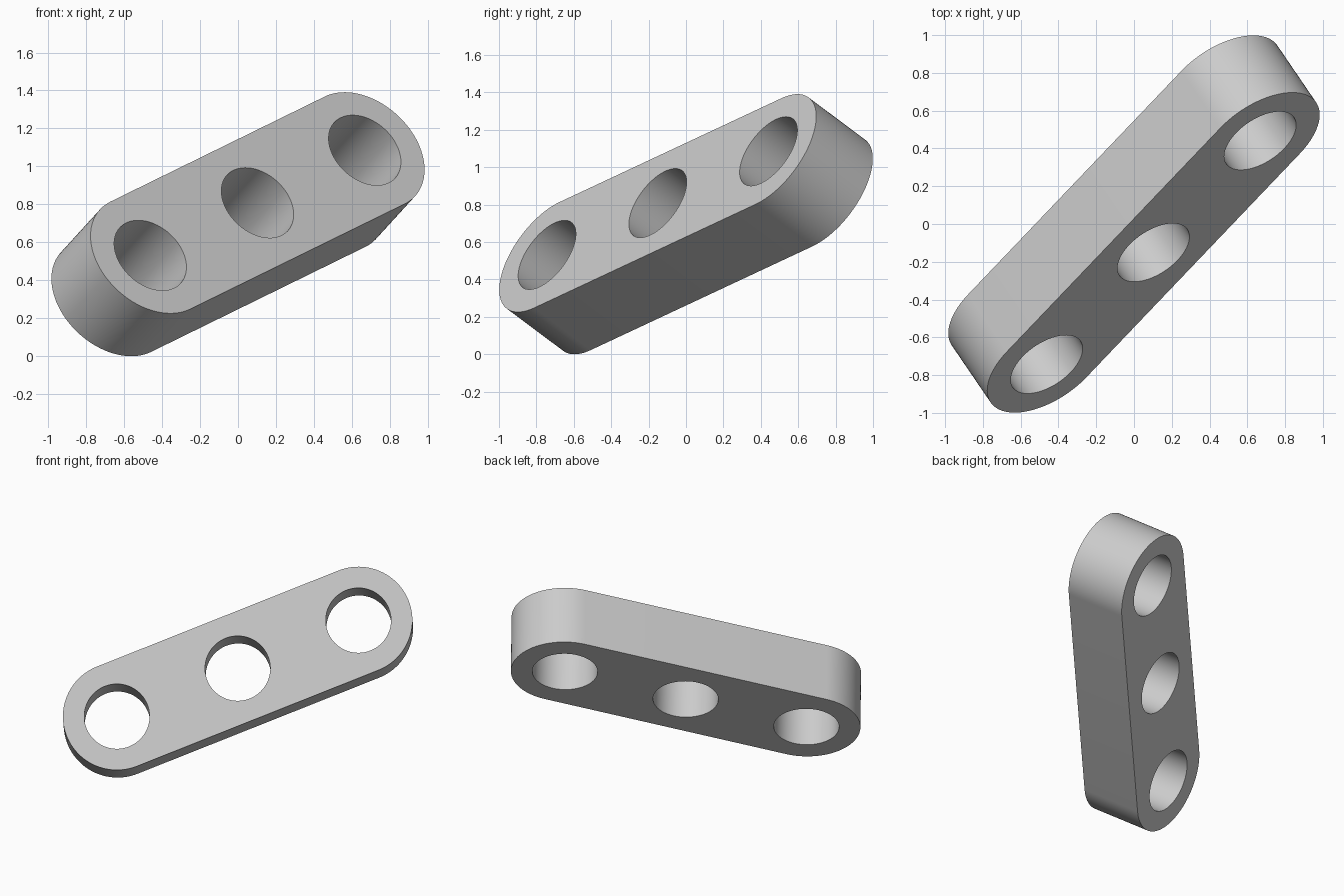
import bpy, bmesh, math
from mathutils import Vector, Matrix

cube = bpy.data.objects.get("Cube")
if cube:
    bpy.data.objects.remove(cube, do_unlink=True)

PITCH, OUTER, HOLE, THICK = 0.864, 0.359, 0.217, 0.43
STEPS = 48


def arc(cx, radius, start, sweep, count):
    return [(cx + radius * math.cos(start + sweep * i / count),
             radius * math.sin(start + sweep * i / count)) for i in range(count)]


def loop_edges(bm, points):
    verts = [bm.verts.new((x, y, -THICK / 2)) for x, y in points]
    return [bm.edges.new((v, verts[i - 1])) for i, v in enumerate(verts)]


# Rounded bar outline with three round holes
bm = bmesh.new()
quarter = math.pi / 2
right_end = arc(PITCH, OUTER, -quarter, math.pi, STEPS) + [(PITCH, OUTER)]
left_end = [(-x, -y) for x, y in right_end]
edges = loop_edges(bm, right_end + left_end)
for cx in (-PITCH, 0, PITCH):
    edges += loop_edges(bm, arc(cx, HOLE, 0, 2 * math.pi, 2 * STEPS))
bmesh.ops.triangle_fill(bm, edges=edges, use_beauty=True, normal=(0, 0, 1))

# Thickness of the bar
result = bmesh.ops.extrude_face_region(bm, geom=bm.faces[:], use_keep_orig=True)
top = [g for g in result["geom"] if isinstance(g, bmesh.types.BMVert)]
bmesh.ops.translate(bm, verts=top, vec=(0, 0, THICK))
bmesh.ops.recalc_face_normals(bm, faces=bm.faces[:])
mesh = bpy.data.meshes.new("link_bar")
bm.to_mesh(mesh)
bm.free()

# Tilted pose of the bar
along = Vector((0.565, 0.592, 0.277)).normalized()
normal = Vector((0.48, -0.70, 0.525))
normal = (normal - along * normal.dot(along)).normalized()
across = normal.cross(along)
bar = bpy.data.objects.new("link_bar", mesh)
bpy.context.collection.objects.link(bar)
rotation = Matrix((along, across, normal)).transposed().to_4x4()
mesh.transform(rotation)
lowest = min(v.co.z for v in mesh.vertices)
bar.location = (0, 0, -lowest)

# Plain grey finish
grey = bpy.data.materials.new("light_grey")
grey.use_nodes = True
colour = (0.6, 0.6, 0.6, 1)
grey.diffuse_color = colour
grey.node_tree.nodes["Principled BSDF"].inputs["Base Color"].default_value = colour
mesh.materials.append(grey)

bpy.ops.object.select_all(action="DESELECT")
bar.select_set(True)
bpy.context.view_layer.objects.active = bar
bpy.ops.object.shade_smooth_by_angle(angle=math.radians(30))
